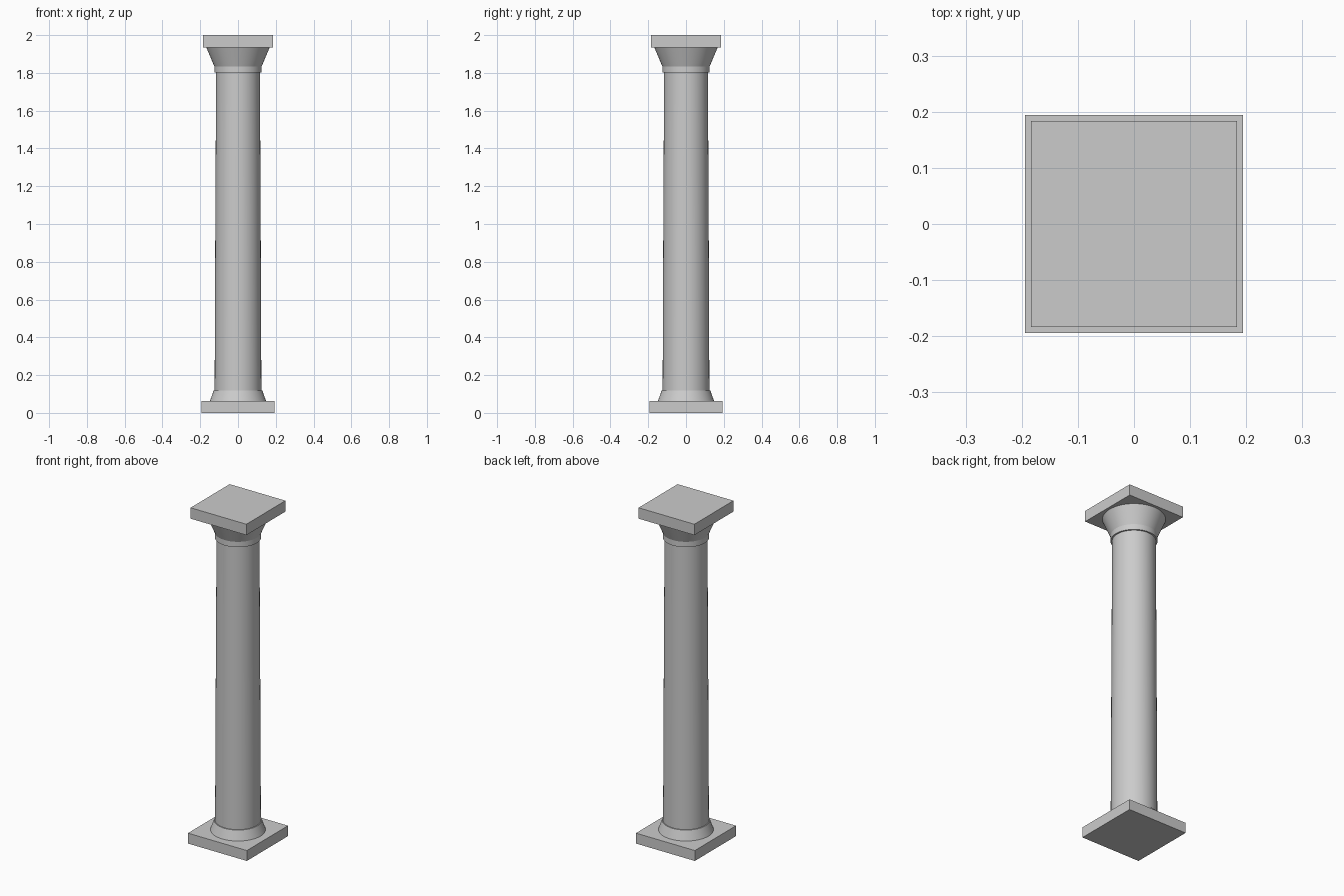
import bpy, bmesh, math

if "Cube" in bpy.data.objects:
    bpy.data.objects.remove(bpy.data.objects["Cube"])

SEGMENTS = 64


def slab(name, half, z0, z1):
    bpy.ops.mesh.primitive_cube_add(size=1, location=(0, 0, (z0 + z1) / 2))
    ob = bpy.context.object
    ob.name = name
    ob.scale = (2 * half, 2 * half, z1 - z0)
    bpy.ops.object.transform_apply(location=False, rotation=False, scale=True)
    return ob


def turned(name, profile):
    """Closed solid of revolution from (radius, height) points."""
    bm = bmesh.new()
    rings = []
    for r, z in profile:
        rings.append([bm.verts.new((r * math.cos(2 * math.pi * i / SEGMENTS),
                                    r * math.sin(2 * math.pi * i / SEGMENTS), z))
                      for i in range(SEGMENTS)])
    for low, high in zip(rings, rings[1:]):
        for i in range(SEGMENTS):
            j = (i + 1) % SEGMENTS
            bm.faces.new((low[i], low[j], high[j], high[i]))
    bm.faces.new(rings[0][::-1])
    bm.faces.new(rings[-1])
    mesh = bpy.data.meshes.new(name)
    bm.to_mesh(mesh)
    bm.free()
    ob = bpy.data.objects.new(name, mesh)
    bpy.context.collection.objects.link(ob)
    bpy.ops.object.select_all(action='DESELECT')
    ob.select_set(True)
    bpy.context.view_layer.objects.active = ob
    bpy.ops.object.shade_smooth_by_angle(angle=math.radians(30))
    return ob


# Square slabs at foot and head
slab("plinth", 0.194, 0.0, 0.062)
slab("abacus", 0.184, 1.935, 2.0)

# Flared foot of the column
turned("base_flare", [(0.149, 0.062), (0.129, 0.118)])

# Gently tapering shaft
turned("shaft", [(0.124, 0.062), (0.123, 0.3), (0.1205, 0.9),
                 (0.118, 1.4), (0.116, 1.82)])

# Neck ring and flared capital
turned("neck_ring", [(0.125, 1.802), (0.125, 1.834)])
turned("capital_flare", [(0.125, 1.834), (0.168, 1.935)])
